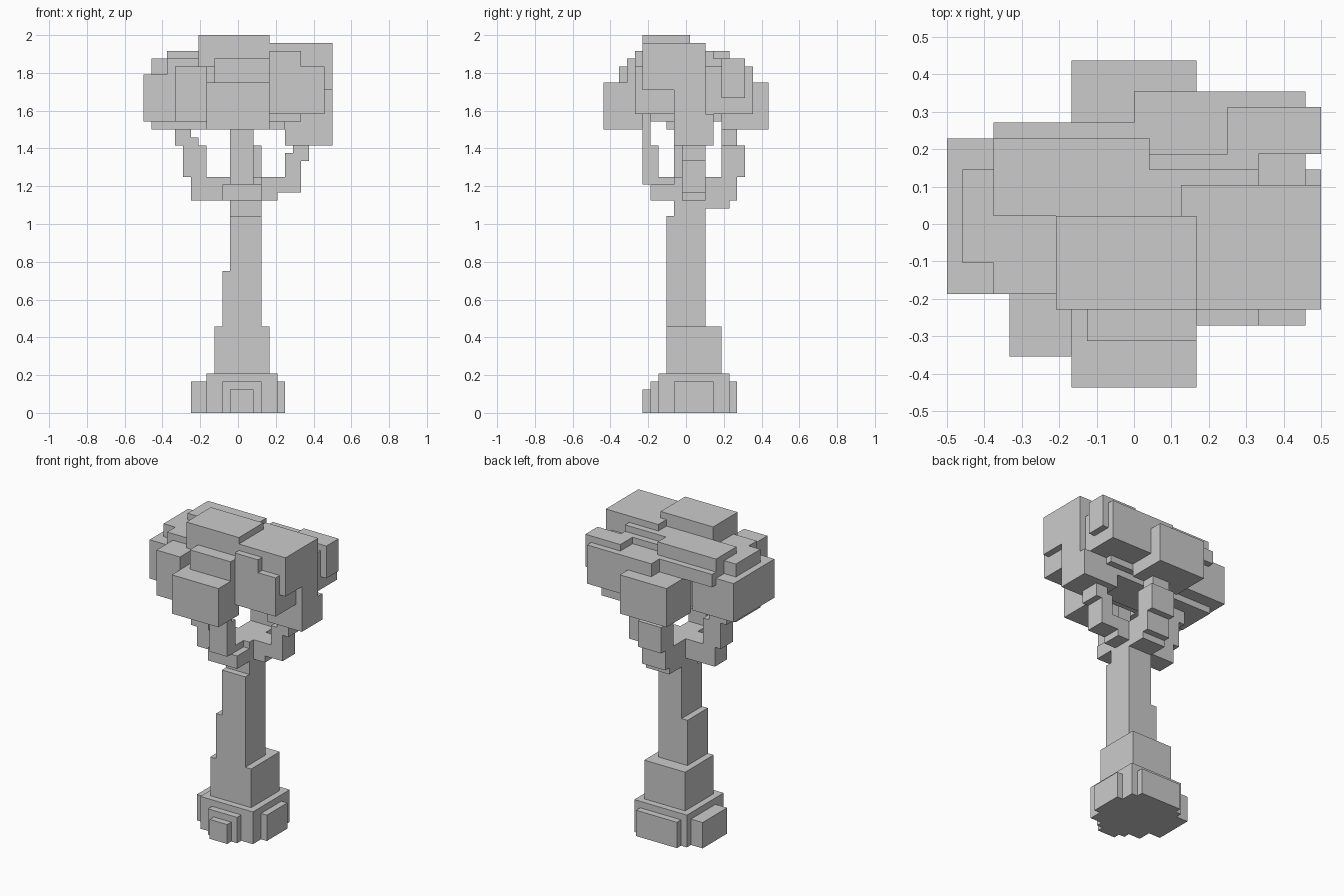
import bpy, bmesh
from mathutils import Vector

if "Cube" in bpy.data.objects:
    bpy.data.objects.remove(bpy.data.objects["Cube"])

U = 1 / 24  # block grid size


def part(name, boxes):
    """One object from blocks (x0, x1, y0, y1, z0, z1) in grid steps; y sits half a step off."""
    bm = bmesh.new()
    for x0, x1, y0, y1, z0, z1 in boxes:
        lo = Vector((x0, y0 + 0.5, z0)) * U
        hi = Vector((x1, y1 + 0.5, z1)) * U
        for v in bmesh.ops.create_cube(bm, size=1)["verts"]:
            v.co = Vector([lo[i] if v.co[i] < 0 else hi[i] for i in range(3)])
    me = bpy.data.meshes.new(name)
    bm.to_mesh(me)
    bm.free()
    ob = bpy.data.objects.new(name, me)
    bpy.context.collection.objects.link(ob)
    return ob


# Root flare
part("root_base", [(-4, 5, -4, 5, 0, 5)])
part("roots", [
    (4, 6, -2, 3, 0, 4), (-6, -3, -2, 4, 0, 4), (-3, 4, 4, 6, 0, 4),
    (-2, 3, -5, -3, 0, 4), (-1, 2, -6, -4, 0, 3),
])

# Tapering trunk
part("trunk", [
    (-3, 4, -3, 4, 5, 11), (-2, 3, -3, 2, 11, 18),
    (-1, 3, -3, 2, 18, 25), (-1, 3, -2, 2, 25, 30),
])

# Four branches bending up into the crown
part("left_branch", [
    (-6, -1, -2, 1, 27, 30), (-6, -4, -2, 1, 30, 34),
    (-7, -5, -2, 1, 30, 35), (-8, -6, -2, 1, 34, 37),
])
part("right_branch", [
    (3, 5, -1, 2, 27, 30), (5, 8, -1, 2, 28, 30),
    (6, 8, -1, 2, 30, 33), (7, 9, -1, 2, 32, 35),
])
part("front_branch", [
    (-2, 3, -5, -2, 27, 29), (-1, 2, -5, -2, 29, 30),
    (-1, 2, -6, -4, 29, 34), (-1, 2, -6, -5, 34, 38),
])
part("back_branch", [
    (-1, 3, 2, 5, 26, 30), (-1, 3, 5, 6, 27, 30),
    (-1, 3, 4, 7, 30, 34), (-1, 2, 4, 6, 34, 37),
])

# Crown: core, then overlapping leaf clumps
part("crown_core", [(-9, 8, -5, 4, 37, 45), (-11, 6, -3, 3, 36, 38)])
part("top_leaves", [
    (-5, 4, -6, 0, 44, 48), (-9, 1, 0, 5, 43, 46), (0, 8, -1, 3, 43, 46),
    (-9, 0, 0, 6, 42, 44),
])
part("right_leaves", [
    (3, 12, -6, 2, 41, 47), (6, 12, -2, 2, 34, 41), (6, 12, -2, 3, 34, 38),
    (4, 11, -6, -2, 38, 41), (4, 8, -7, -5, 38, 46), (8, 11, -7, -5, 38, 44),
])
part("left_leaves", [
    (-12, -5, -5, 5, 37, 43), (-11, -7, -3, 3, 36, 45), (-8, -4, -9, -4, 37, 44),
])
part("front_leaves", [(-4, 4, -11, -6, 36, 42), (-3, 4, -8, -5, 38, 45)])
part("back_leaves", [
    (-4, 4, 4, 10, 36, 42), (0, 11, 2, 8, 38, 44), (6, 12, 4, 7, 40, 45),
])
